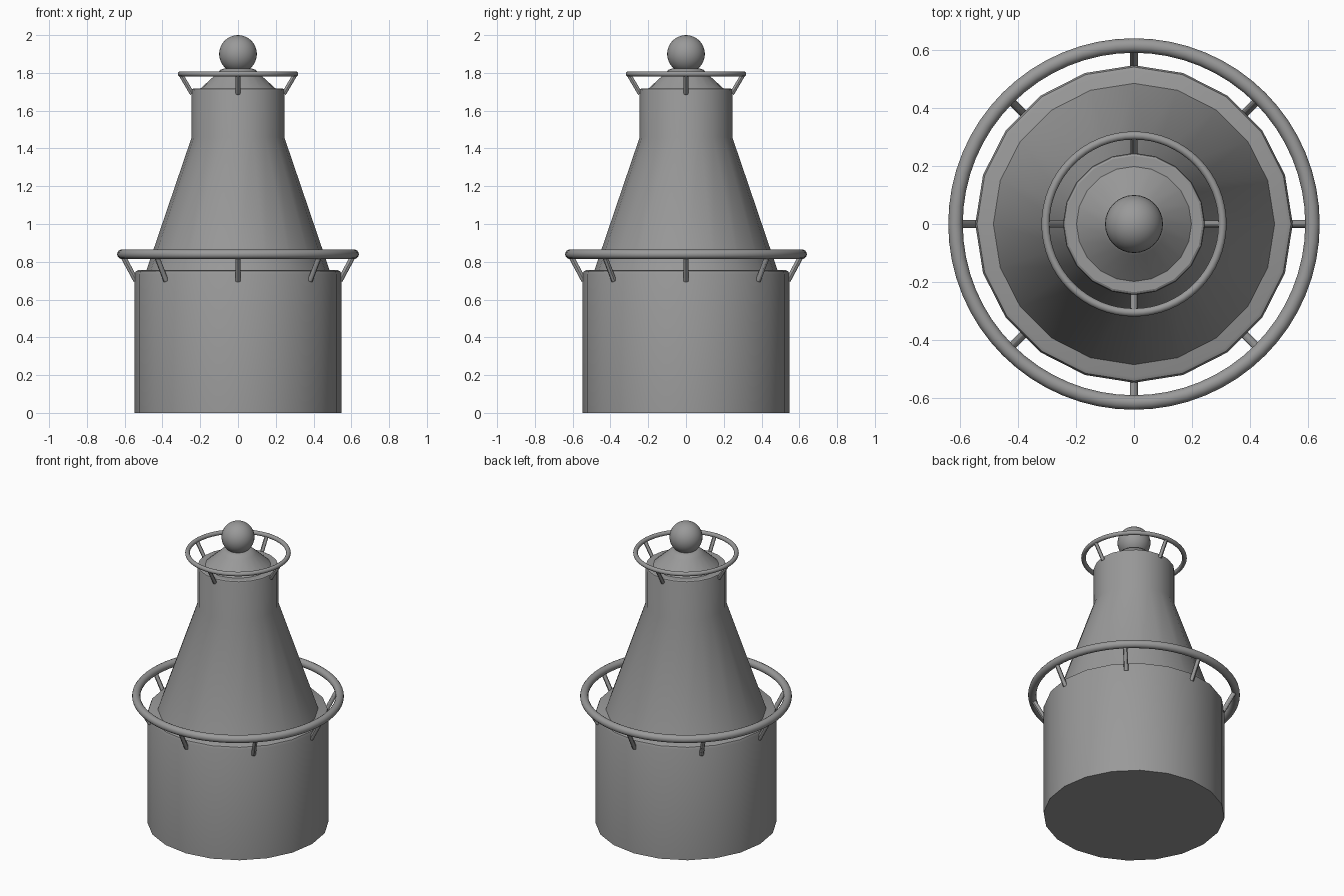
import bpy, bmesh, math
from mathutils import Vector

if "Cube" in bpy.data.objects:
    bpy.data.objects.remove(bpy.data.objects["Cube"])

grey = bpy.data.materials.new("plain grey")
grey.diffuse_color = (0.32, 0.32, 0.32, 1)
grey.use_nodes = True
grey.node_tree.nodes["Principled BSDF"].inputs["Base Color"].default_value = grey.diffuse_color


def finish(obj, name, angle=30):
    obj.name = name
    obj.data.materials.append(grey)
    bpy.ops.object.select_all(action='DESELECT')
    obj.select_set(True)
    bpy.context.view_layer.objects.active = obj
    bpy.ops.object.shade_smooth_by_angle(angle=math.radians(angle))
    return obj


def lathe(name, profile, sides):
    """Turn a (radius, height) profile round z and cap both ends."""
    bm = bmesh.new()
    rings = [[bm.verts.new((r * math.cos(math.tau * i / sides),
                            r * math.sin(math.tau * i / sides), z))
              for i in range(sides)] for r, z in profile]
    for a, b in zip(rings, rings[1:]):
        for i in range(sides):
            j = (i + 1) % sides
            bm.faces.new((a[i], a[j], b[j], b[i]))
    bm.faces.new(rings[0][::-1])
    bm.faces.new(rings[-1])
    mesh = bpy.data.meshes.new(name)
    bm.to_mesh(mesh)
    bm.free()
    obj = bpy.data.objects.new(name, mesh)
    bpy.context.collection.objects.link(obj)
    return finish(obj, name)


def railing(name, major, minor, z, foot, strut_radius, count):
    """Hoop held by slanted struts that rise from the wall."""
    bpy.ops.mesh.primitive_torus_add(major_radius=major, minor_radius=minor,
                                     major_segments=64, minor_segments=14,
                                     location=(0, 0, z))
    finish(bpy.context.object, name + "_hoop", 60)
    for i in range(count):
        a = math.tau * i / count
        out = Vector((math.cos(a), math.sin(a), 0))
        low = out * foot[0] + Vector((0, 0, foot[1]))
        high = out * major + Vector((0, 0, z))
        axis = high - low
        bpy.ops.mesh.primitive_cylinder_add(
            vertices=12, radius=strut_radius, depth=axis.length,
            location=(low + high) / 2,
            rotation=axis.to_track_quat('Z', 'Y').to_euler())
        finish(bpy.context.object, f"{name}_strut_{i + 1}")


# Drum, tapered tower with straight neck, and cap
lathe("base_drum", [(0.547, 0), (0.547, 0.735), (0.541, 0.75), (0.528, 0.756)], 20)
lathe("tower", [(0.49, 0.74), (0.245, 1.46), (0.245, 1.706),
                (0.242, 1.714), (0.235, 1.718)], 20)
lathe("cap", [(0.207, 1.71), (0.108, 1.80), (0.09, 1.818), (0.07, 1.824)], 20)

# Ball on top
bpy.ops.mesh.primitive_uv_sphere_add(segments=32, ring_count=16, radius=0.1,
                                     location=(0, 0, 1.9))
finish(bpy.context.object, "finial_ball")

# Lower and upper railings
railing("lower_railing", 0.615, 0.025, 0.84, (0.54, 0.70), 0.014, 8)
railing("upper_railing", 0.305, 0.014, 1.795, (0.243, 1.69), 0.012, 4)
